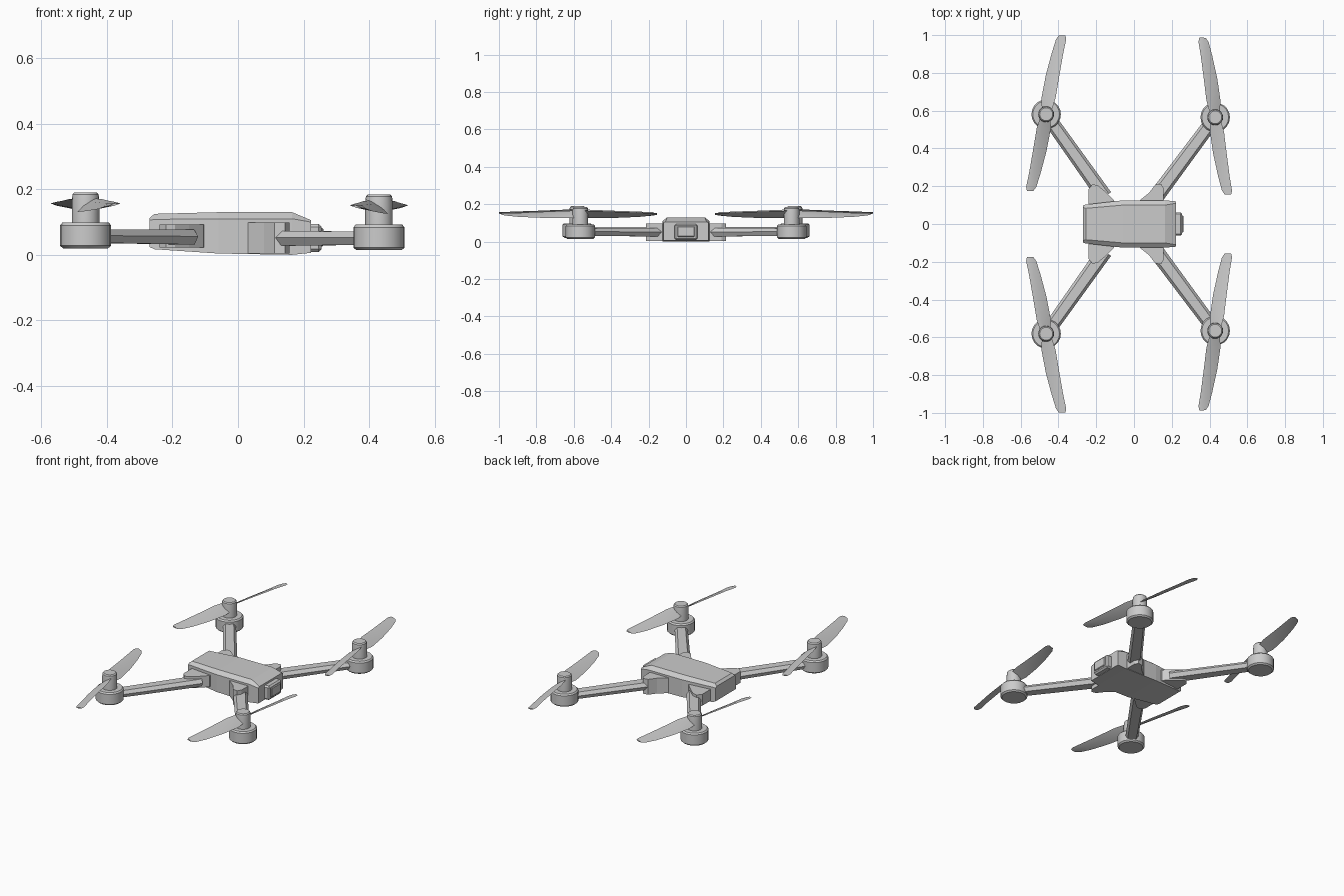
import bpy, bmesh, math
from mathutils import Vector, Matrix

if "Cube" in bpy.data.objects:
    bpy.data.objects.remove(bpy.data.objects["Cube"])


def finish(name, bm, smooth=False):
    bmesh.ops.recalc_face_normals(bm, faces=bm.faces[:])
    mesh = bpy.data.meshes.new(name)
    bm.to_mesh(mesh)
    bm.free()
    ob = bpy.data.objects.new(name, mesh)
    bpy.context.collection.objects.link(ob)
    if smooth:
        bpy.ops.object.select_all(action='DESELECT')
        ob.select_set(True)
        bpy.context.view_layer.objects.active = ob
        bpy.ops.object.shade_smooth_by_angle(angle=math.radians(30))
    return ob


def loft(bm, rings):
    """Join rings of points into a closed, capped skin."""
    loops = [[bm.verts.new(p) for p in ring] for ring in rings]
    n = len(loops[0])
    for a, b in zip(loops, loops[1:]):
        for i in range(n):
            j = (i + 1) % n
            bm.faces.new((a[i], a[j], b[j], b[i]))
    bm.faces.new(loops[0][::-1])
    bm.faces.new(loops[-1])


def lathe(name, profile, centre, sides=20):
    bm = bmesh.new()
    rings = []
    for r, z in profile:
        rings.append([Vector((r * math.cos(2 * math.pi * i / sides),
                              r * math.sin(2 * math.pi * i / sides), z)) + centre
                      for i in range(sides)])
    loft(bm, rings)
    return finish(name, bm, True)


def box(name, x0, x1, hy, z0, z1, bevel):
    bm = bmesh.new()
    loft(bm, [[(x, -hy, z0), (x, hy, z0), (x, hy, z1), (x, -hy, z1)] for x in (x0, x1)])
    bmesh.ops.bevel(bm, geom=bm.edges[:], offset=bevel, segments=1, affect='EDGES')
    return finish(name, bm)


# Body: sections along x = (x, half width, half top width, bottom, shoulder, top)
sections = [
    (-0.27, 0.098, 0.088, 0.024, 0.105, 0.112),
    (-0.255, 0.103, 0.083, 0.017, 0.108, 0.125),
    (-0.06, 0.125, 0.100, 0.004, 0.110, 0.130),
    (0.165, 0.125, 0.100, 0.000, 0.110, 0.130),
    (0.222, 0.120, 0.110, 0.006, 0.100, 0.106),
]
bm = bmesh.new()
loft(bm, [[(x, -w, zb), (x, w, zb), (x, w, zs), (x, t, zt), (x, -t, zt), (x, -w, zs)]
          for x, w, t, zb, zs, zt in sections])
finish("body", bm)

# Camera on the nose
box("camera_housing", 0.19, 0.255, 0.062, 0.008, 0.094, 0.009)
box("camera_window", 0.23, 0.261, 0.046, 0.025, 0.082, 0.004)


def bracket(name, plan, z0, z1, sy):
    bm = bmesh.new()
    loft(bm, [[(x, y * sy, z) for x, y in plan] for z in (z0, z1)])
    finish(name, bm)


def arm(name, start, end):
    """Tapered arm with a ridge along each side."""
    d = (end - start).normalized()
    side = Vector((-d.y, d.x, 0)).normalized()
    rings = []
    for p, s in ((start, 1.08), (end, 0.95)):
        shape = [(-0.026, -0.021), (0.026, -0.021), (0.038, 0.002),
                 (0.024, 0.021), (-0.024, 0.021), (-0.038, 0.002)]
        rings.append([p + side * u * s + Vector((0, 0, v * s)) for u, v in shape])
    bm = bmesh.new()
    loft(bm, rings)
    finish(name, bm)


# Blade stations = (distance, trailing x, leading x, trailing z, leading z)
stations = [
    (0.0, -0.022, 0.024, -0.018, 0.020),
    (0.08, -0.025, 0.050, -0.021, 0.018),
    (0.20, -0.002, 0.070, -0.019, 0.013),
    (0.32, 0.030, 0.091, -0.014, 0.009),
    (0.39, 0.052, 0.106, -0.007, 0.005),
    (0.412, 0.068, 0.102, -0.003, 0.003),
]


def propeller(name, centre, sx, sy, turn):
    bm = bmesh.new()
    for flip in (1, -1):
        rings = []
        for y, xt, xl, zt, zl in stations:
            a, b = Vector((xt, y, zt)), Vector((xl, y, zl))
            up = Vector((0, 0, 0.005))
            ring = [a, a.lerp(b, 0.55) - up * 0.6, b, a.lerp(b, 0.65) + up]
            rings.append([Vector((p.x * flip, p.y * flip, p.z)) for p in ring])
        loft(bm, rings)
    m = (Matrix.Translation(centre) @ Matrix.Diagonal((sx, sy, 1, 1))
         @ Matrix.Rotation(math.radians(turn), 4, 'Z'))
    bm.transform(m)
    finish(name, bm, True)


motor_profile = [(0.069, 0.02), (0.078, 0.028), (0.078, 0.09), (0.071, 0.098)]
hub_profile = [(0.042, 0.09), (0.042, 0.165), (0.040, 0.184), (0.034, 0.190)]
rear_plan = [(-0.10, 0.09), (-0.105, 0.125), (-0.15, 0.17), (-0.192, 0.205),
             (-0.22, 0.21), (-0.24, 0.185), (-0.24, 0.09)]
nose_plan = [(0.02, 0.09), (0.03, 0.125), (0.08, 0.165), (0.112, 0.208),
             (0.143, 0.213), (0.157, 0.19), (0.157, 0.09)]

# Four arms: tail end at -x, nose end at +x, mirrored across y
ends = [
    ("tail", -1, -0.465, 0.581, 0.0, (-0.155, 0.145, 0.054), rear_plan, 0.022, 0.092, 0.0),
    ("nose", 1, 0.43, 0.565, -0.006, (0.125, 0.155, 0.050), nose_plan, 0.004, 0.098, 2.5),
]
for end, sx, mx, my, dz, root, plan, z0, z1, turn in ends:
    for side, sy in (("left", 1), ("right", -1)):
        tag = f"{end}_{side}"
        base = Vector((mx, my * sy, dz))
        bracket("arm_bracket_" + tag, plan, z0, z1, sy)
        arm("arm_" + tag, Vector((root[0], root[1] * sy, root[2])),
            base + Vector((0, 0, 0.057)))
        lathe("motor_" + tag, motor_profile, base)
        lathe("rotor_hub_" + tag, hub_profile, base)
        propeller("propeller_" + tag, base + Vector((0, 0.006 * sy, 0.152)), -sx, sy, turn)
